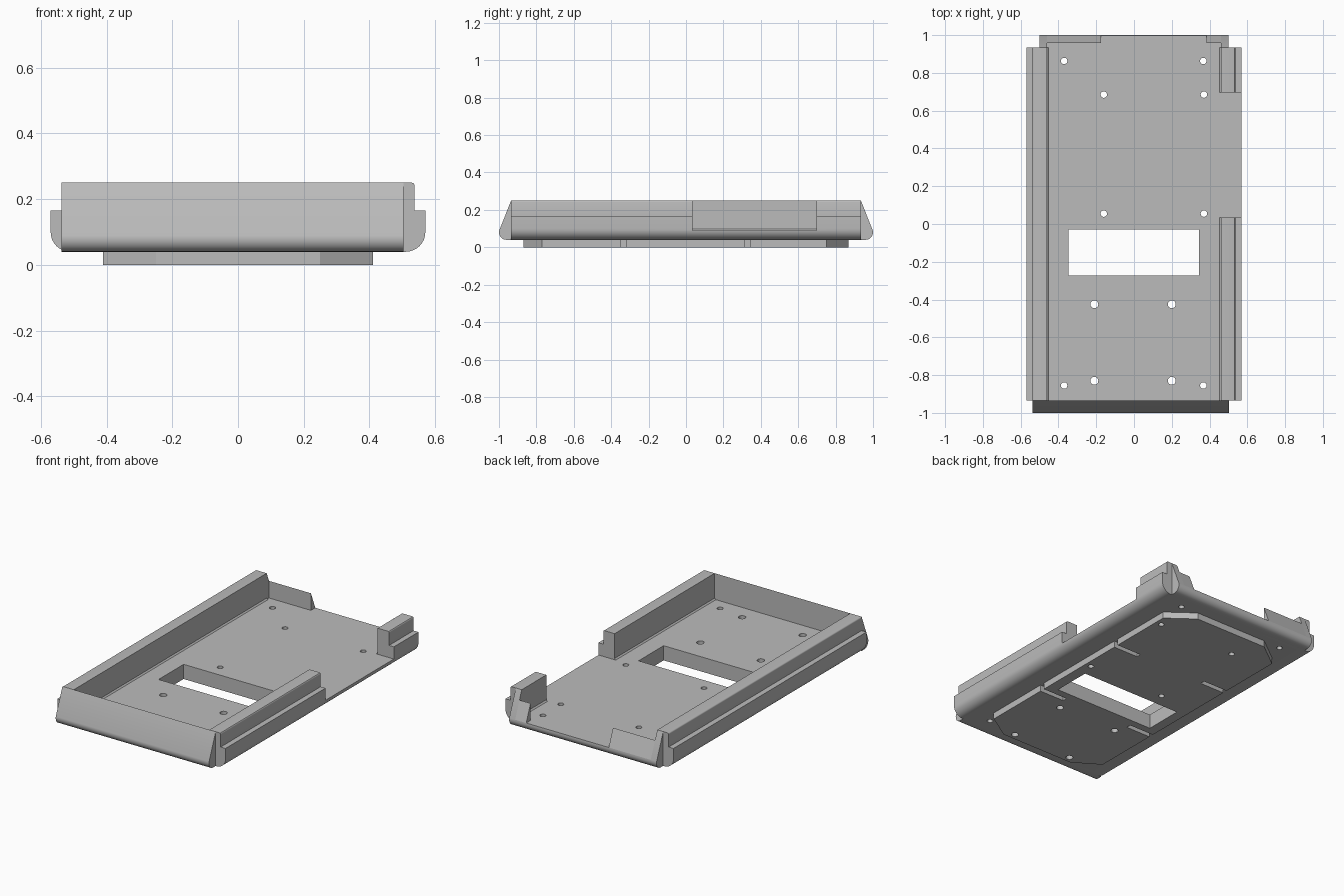
import bpy, bmesh, math
from mathutils import Vector

if "Cube" in bpy.data.objects:
    bpy.data.objects.remove(bpy.data.objects["Cube"], do_unlink=True)

grey = bpy.data.materials.new("plain grey")
grey.use_nodes = True
grey.diffuse_color = (0.5, 0.5, 0.5, 1)
grey.node_tree.nodes["Principled BSDF"].inputs["Base Color"].default_value = (0.5, 0.5, 0.5, 1)

PLACE = {"x": lambda u, v, w: (w, u, v),
         "y": lambda u, v, w: (u, w, v),
         "z": lambda u, v, w: (u, v, w)}


def add_prism(bm, pts, axis, a, b):
    """Extrude a 2D outline along an axis from a to b."""
    base = bm.faces.new([bm.verts.new(PLACE[axis](u, v, a)) for u, v in pts])
    ext = bmesh.ops.extrude_face_region(bm, geom=[base])["geom"]
    shift = Vector(PLACE[axis](0, 0, b - a))
    bmesh.ops.translate(bm, vec=shift, verts=[e for e in ext if isinstance(e, bmesh.types.BMVert)])


def make(name, prisms):
    bm = bmesh.new()
    for p in prisms:
        add_prism(bm, *p)
    bmesh.ops.recalc_face_normals(bm, faces=bm.faces)
    mesh = bpy.data.meshes.new(name)
    bm.to_mesh(mesh)
    bm.free()
    mesh.materials.append(grey)
    ob = bpy.data.objects.new(name, mesh)
    bpy.context.collection.objects.link(ob)
    return ob


def activate(ob):
    bpy.ops.object.select_all(action="DESELECT")
    ob.select_set(True)
    bpy.context.view_layer.objects.active = ob


def arc(cx, cy, r, start, end, n=8):
    angles = [math.radians(start + (end - start) * i / n) for i in range(n + 1)]
    return [(cx + r * math.cos(t), cy + r * math.sin(t)) for t in angles]


def rect(x0, x1, y0, y1):
    return [(x0, y0), (x1, y0), (x1, y1), (x0, y1)]


BOTTOM, FLOOR, STEP, TOP, END = 0.04, 0.09, 0.165, 0.25, 0.935

# Tray body: stepped side walls with rounded lower corners, mirrored about x
half = (arc(0.51, 0.10, 0.06, -90, 0) + [(0.57, STEP), (0.537, STEP)]
        + arc(0.529, TOP - 0.008, 0.008, 0, 90, 3)
        + [(0.46, TOP), (0.46, FLOOR + 0.008), (0.452, FLOOR)])
body = make("tray_body", [(half + [(-x, z) for x, z in reversed(half)], "y", -END, END)])

# Base plate: chamfered corners and two narrow slots on each long side
side = [(0.25, -0.87), (0.41, -0.77)]
for y in (-0.335, 0.327):
    side += [(0.41, y - 0.015), (0.24, y - 0.015), (0.24, y + 0.015), (0.41, y + 0.015)]
side += [(0.41, 0.75), (0.25, 0.87)]
plate = make("base_plate", [(side + [(-x, y) for x, y in reversed(side)], "z", 0, BOTTOM)])

# Cutters: window, side opening and screw holes
small = [(x, y) for x in (-0.37, 0.367) for y in (-0.855, 0.863)]
small += [(x, y) for x in (-0.16, 0.37) for y in (0.055, 0.685)]
large = [(x, y) for x in (-0.21, 0.2) for y in (-0.83, -0.425)]
cuts = [(rect(-0.348, 0.343, -0.273, -0.03), "z", -0.1, 0.2),
        (rect(0.44, 0.7, 0.035, 0.697), "z", FLOOR, 0.4)]
for holes, r in ((small, 0.017), (large, 0.021)):
    cuts += [(arc(x, y, r, 0, 345, 23), "z", -0.1, 0.2) for x, y in holes]
cutter = make("cutter", cuts)
cutter.hide_render = True
for ob in (body, plate):
    mod = ob.modifiers.new("openings", "BOOLEAN")
    mod.operation, mod.solver, mod.object = "DIFFERENCE", "EXACT", cutter
    activate(ob)
    bpy.ops.object.modifier_apply(modifier=mod.name)
bpy.data.objects.remove(cutter, do_unlink=True)

# Sloped end section with a rounded lower edge, facing +y
nose = [(END, BOTTOM)] + arc(0.96, 0.08, 0.04, -90, 15)
wedge = nose + [(END, TOP)]
slope = (END - nose[-1][0]) / (TOP - nose[-1][1])
edge_y = nose[-1][0] + slope * (FLOOR - nose[-1][1])
lip_z = TOP + (0.957 - END) / slope

# Front wall
front = make("front_wall", [([(-y, z) for y, z in wedge], "x", -0.537, 0.503)])

# Back sill, corner posts and low lips beside the open back
low = [p for p in nose if p[1] < FLOOR] + [(edge_y, FLOOR), (END, FLOOR)]
sill = make("back_sill", [(low, "x", -0.46, 0.46)])
posts = make("back_corner_posts", [(wedge, "x", a, a + 0.04) for a in (-0.5, 0.46)])
lip = [(0.957, FLOOR), (edge_y, FLOOR), (0.957, lip_z)]
lips = make("back_lips", [(lip, "x", -0.46, -0.175), (lip, "x", 0.385, 0.46)])

for ob in (body, plate, front, sill, posts, lips):
    activate(ob)
    bpy.ops.object.shade_smooth_by_angle(angle=math.radians(30))
